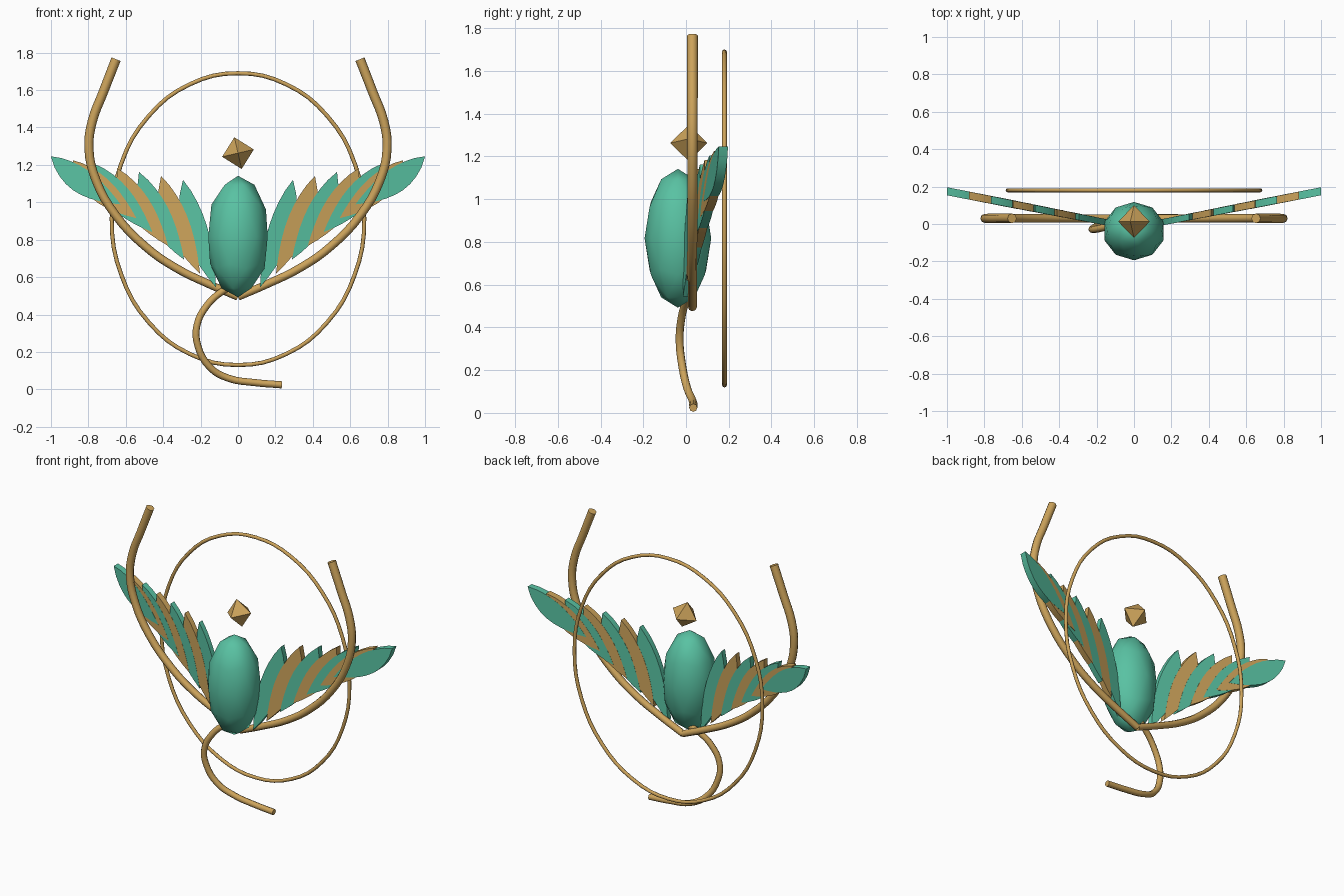
import bpy, bmesh, math
from mathutils import Vector, Matrix

if "Cube" in bpy.data.objects:
    bpy.data.objects.remove(bpy.data.objects["Cube"])


def material(name, rgb):
    m = bpy.data.materials.new(name)
    m.diffuse_color = (*rgb, 1)
    m.use_nodes = True
    m.node_tree.nodes["Principled BSDF"].inputs["Base Color"].default_value = m.diffuse_color
    return m


TEAL = material("teal", (0.100, 0.540, 0.365))
GOLD = material("gold", (0.610, 0.370, 0.105))


def add_mesh(name, bm, mat, smooth=None):
    bmesh.ops.recalc_face_normals(bm, faces=bm.faces)
    me = bpy.data.meshes.new(name)
    bm.to_mesh(me)
    bm.free()
    me.materials.append(mat)
    ob = bpy.data.objects.new(name, me)
    bpy.context.collection.objects.link(ob)
    if smooth:
        select(ob)
        bpy.ops.object.shade_smooth_by_angle(angle=math.radians(smooth))
    return ob


def select(ob):
    bpy.ops.object.select_all(action='DESELECT')
    ob.select_set(True)
    bpy.context.view_layer.objects.active = ob


def tube(name, points, radius, mat, closed=False, start=1.0):
    cu = bpy.data.curves.new(name, 'CURVE')
    cu.dimensions = '3D'
    cu.bevel_depth = radius
    cu.bevel_resolution = 2
    cu.use_fill_caps = True
    cu.resolution_u = 4
    sp = cu.splines.new('BEZIER')
    sp.bezier_points.add(len(points) - 1)
    for i, (bp, p) in enumerate(zip(sp.bezier_points, points)):
        bp.co = p
        bp.handle_left_type = bp.handle_right_type = 'AUTO'
        bp.radius = start + (1 - start) * i / (len(points) - 1)
    sp.use_cyclic_u = closed
    cu.materials.append(mat)
    ob = bpy.data.objects.new(name, cu)
    bpy.context.collection.objects.link(ob)
    select(ob)
    bpy.ops.object.convert(target='MESH')
    bpy.ops.object.shade_smooth_by_angle(angle=math.radians(50))


# low-poly egg-shaped body
bm = bmesh.new()
bmesh.ops.create_icosphere(bm, subdivisions=2, radius=1)
bmesh.ops.transform(bm, matrix=Matrix.Translation((0, -0.038, 0.817))
                    @ Matrix.Diagonal((0.167, 0.156, 0.325, 1)), verts=bm.verts)
add_mesh("body", bm, TEAL, 60)

# floating octahedral gem, slightly tilted
bm = bmesh.new()
ring = [bm.verts.new((0.087 * math.cos(a), 0.087 * math.sin(a), 0))
        for a in (0, math.pi / 2, math.pi, 1.5 * math.pi)]
poles = [bm.verts.new((0, 0, s * 0.087)) for s in (1, -1)]
for i in range(4):
    for p in poles:
        bm.faces.new((ring[i], ring[(i + 1) % 4], p))
bmesh.ops.transform(bm, matrix=Matrix.Translation((0, 0.013, 1.263))
                    @ Matrix.Rotation(math.radians(-13), 4, 'Y'), verts=bm.verts)
add_mesh("gem", bm, GOLD)

# thin oval halo behind
tube("halo", [(0.675 * math.cos(a), 0.18, 0.91 + 0.78 * math.sin(a))
              for a in [math.tau * i / 16 for i in range(16)]], 0.011, GOLD, closed=True)

# curved arms, mirrored
ARM = [(0, 0.495), (0.15, 0.56), (0.337, 0.652), (0.497, 0.765), (0.658, 0.936),
       (0.76, 1.12), (0.797, 1.285), (0.78, 1.43), (0.72, 1.59), (0.652, 1.765)]
for side, label in ((1, "right"), (-1, "left")):
    tube(label + "_arm", [(side * x, 0.03, z) for x, z in ARM], 0.026, GOLD, start=0.8)

# curling tail
tube("tail", [(-0.02, 0.02, 0.56), (-0.09, 0.0, 0.52), (-0.165, -0.02, 0.45), (-0.22, -0.03, 0.34),
              (-0.215, -0.02, 0.235), (-0.15, 0.005, 0.118), (-0.053, 0.03, 0.06),
              (0.09, 0.034, 0.036), (0.235, 0.034, 0.024)], 0.019, GOLD)

# feathers: leaf plates along the swept-back wing plane, alternating colours
SLOPE = 0.195


def feather(name, base, tip, thick, mat, side):
    base, tip = Vector(base), Vector(tip)
    axis = tip - base
    inner = Vector((axis.y, -axis.x)).normalized()   # towards the body
    n = 9

    def bulge(t):
        return math.sin(math.pi * t ** 1.15) ** 0.8

    edge = [base + axis * (i / n) + inner * 0.082 * bulge(i / n) for i in range(n)]
    edge += [tip]
    edge += [base + axis * (i / n) - inner * 0.05 * bulge(i / n) for i in range(n - 1, 0, -1)]
    bm = bmesh.new()
    layers = [[bm.verts.new((side * p.x, -0.02 + SLOPE * p.x + d, p.y)) for p in edge]
              for d in (-thick / 2, thick / 2)]
    for layer in layers:
        bm.faces.new(layer)
    for i in range(len(edge)):
        j = (i + 1) % len(edge)
        bm.faces.new((layers[0][i], layers[0][j], layers[1][j], layers[1][i]))
    add_mesh(name, bm, mat, 30)


for side, label in ((1, "right"), (-1, "left")):
    for i in range(7):
        feather(f"{label}_feather_{i + 1}",
                (0.118 + 0.085 * i, 0.545 + 0.074 * i),
                (0.294 + 0.1177 * i, 1.12 + 0.021 * i),
                0.034 + 0.0015 * i, GOLD if i % 2 else TEAL, side)
